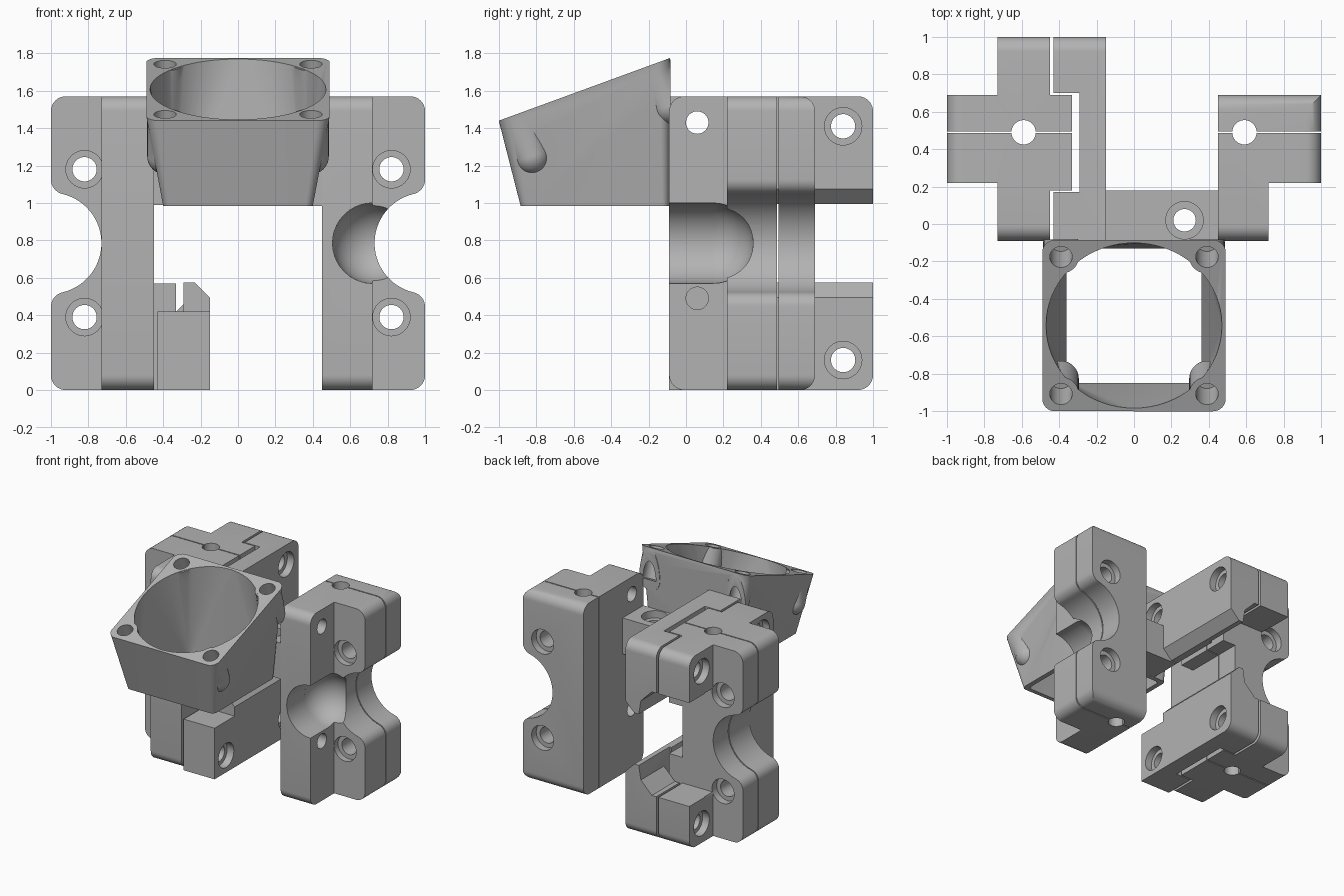
import bpy, bmesh, math
from mathutils import Vector, Matrix

if "Cube" in bpy.data.objects:
    bpy.data.objects.remove(bpy.data.objects["Cube"], do_unlink=True)

GREY = (0.45, 0.45, 0.45, 1)
mat = bpy.data.materials.new("plain grey")
mat.use_nodes = True
mat.diffuse_color = GREY
mat.node_tree.nodes["Principled BSDF"].inputs["Base Color"].default_value = GREY

TOP = 1.57
MID = TOP / 2


def finish(bm, name):
    bmesh.ops.recalc_face_normals(bm, faces=bm.faces[:])
    me = bpy.data.meshes.new(name)
    bm.to_mesh(me)
    bm.free()
    me.materials.append(mat)
    ob = bpy.data.objects.new(name, me)
    bpy.context.scene.collection.objects.link(ob)
    return ob


def loft(name, rings, bevel=None, radius=0.08):
    """Skin closed rings; optionally round the edges whose ends pass a rule."""
    bm = bmesh.new()
    rows = [[bm.verts.new(p) for p in ring] for ring in rings]
    n = len(rows[0])
    for a, b in zip(rows, rows[1:]):
        for i in range(n):
            bm.faces.new((a[i], a[(i + 1) % n], b[(i + 1) % n], b[i]))
    bm.faces.new(rows[0][::-1])
    bm.faces.new(rows[-1])
    bmesh.ops.recalc_face_normals(bm, faces=bm.faces[:])
    if bevel:
        edges = [e for e in bm.edges if bevel(e.verts[0].co, e.verts[1].co)]
        bmesh.ops.bevel(bm, geom=edges, offset=radius, segments=8,
                        profile=0.5, affect='EDGES', clamp_overlap=True)
    return finish(bm, name)


def prism(name, profile, axis, lo, hi, bevel=None):
    place = {'x': lambda u, v, w: (w, u, v),
             'y': lambda u, v, w: (u, w, v),
             'z': lambda u, v, w: (u, v, w)}[axis]
    return loft(name, [[place(u, v, w) for u, v in profile] for w in (lo, hi)], bevel)


def box(x0, x1, y0, y1, z0, z1):
    return prism("block", [(x0, y0), (x1, y0), (x1, y1), (x0, y1)], 'z', z0, z1)


def rod(p0, p1, r):
    p0, p1 = Vector(p0), Vector(p1)
    d = p1 - p0
    m = Matrix.Translation((p0 + p1) / 2) @ d.to_track_quat('Z', 'Y').to_matrix().to_4x4()
    bm = bmesh.new()
    bmesh.ops.create_cone(bm, cap_ends=True, segments=40, radius1=r, radius2=r,
                          depth=d.length, matrix=m)
    return finish(bm, "rod")


def ball(p, r):
    bm = bmesh.new()
    bmesh.ops.create_uvsphere(bm, u_segments=40, v_segments=20, radius=r,
                              matrix=Matrix.Translation(p))
    return finish(bm, "ball")


def combine(ob, tool, op='DIFFERENCE'):
    mod = ob.modifiers.new("cut", 'BOOLEAN')
    mod.operation, mod.solver, mod.object = op, 'EXACT', tool
    bpy.context.view_layer.update()
    me = bpy.data.meshes.new_from_object(
        ob.evaluated_get(bpy.context.evaluated_depsgraph_get()))
    ob.modifiers.clear()
    ob.data = me
    bpy.data.objects.remove(tool, do_unlink=True)


def end_rule(axis, values):
    """Edges lying at the given coordinate and at the bottom or top."""
    def rule(a, b):
        level = abs(a.z - b.z) < 1e-5 and (a.z < 1e-5 or abs(a.z - TOP) < 1e-5)
        return level and any(abs(a[axis] - v) < 1e-5 and abs(b[axis] - v) < 1e-5
                             for v in values)
    return rule


def clamp_cuts(ob, side):
    """Rod bore with flared lips, screw holes, pin hole and the split."""
    r, f = 0.27, 0.08
    h = math.sqrt((r + f) ** 2 - f ** 2)
    reach = math.atan2(h, f)
    upper = [(1.2, h), (1, h)]
    upper += [(1 - f + f * math.cos(t), h + f * math.sin(t))
              for t in [-reach * i / 8 for i in range(1, 9)]]
    start = math.pi - reach
    arc = [(1 + r * math.cos(t), r * math.sin(t))
           for t in [start + (2 * math.pi - 2 * start) * i / 36 for i in range(1, 36)]]
    half = upper + arc + [(x, -z) for x, z in reversed(upper)]
    combine(ob, prism("bore", [(side * x, MID + z) for x, z in half], 'y', 0.1, 0.9))
    for z in (0.39, 1.18):
        x = side * 0.82
        combine(ob, rod((x, 0, z), (x, 0.9, z), 0.065))
        combine(ob, rod((x, 0.1, z), (x, 0.27, z), 0.1))
        combine(ob, rod((x, 0.63, z), (x, 0.8, z), 0.1))
    combine(ob, rod((side * 0.59, 0.49, -0.1), (side * 0.59, 0.49, 1.7), 0.065))
    combine(ob, box(*sorted((side * 0.2, side * 1.1)), 0.486, 0.495, -0.1, 1.7))


# Left clamp with the round-ended pocket
ry, rx = end_rule(1, (-0.09, 0.69)), end_rule(0, (1,))
left = prism("left_clamp", [(0.45, -0.09), (0.72, -0.09), (0.72, 0.22), (1, 0.22),
                            (1, 0.69), (0.45, 0.69)], 'z', 0, TOP,
             lambda a, b: ry(a, b) or rx(a, b))
combine(left, rod((0.72, -0.3, MID), (0.72, 0.145, MID), 0.215))
combine(left, ball((0.72, 0.145, MID), 0.2149))
clamp_cuts(left, 1)
for z in (0.49, 1.43):
    combine(left, rod((0.3, 0.06, z), (0.9, 0.06, z), 0.06))

# Right clamp with tongue and rear lugs
qy, qx = end_rule(1, (-0.09, 1)), end_rule(0, (-1,))
right = prism("right_clamp", [(-1, 0.22), (-0.73, 0.22), (-0.73, -0.09), (-0.45, -0.09),
                              (-0.45, 0.18), (-0.33, 0.18), (-0.33, 0.69), (-0.45, 0.69),
                              (-0.45, 1), (-0.73, 1), (-0.73, 0.69), (-1, 0.69)],
              'z', 0, TOP, lambda a, b: qy(a, b) or qx(a, b))
combine(right, box(-0.45, -0.2, 0, 0.8, 0.57, 0.99))
combine(right, box(-0.8, -0.4, 0.69, 1.1, 0.36, TOP - 0.36))
clamp_cuts(right, -1)
LUG_HOLES = [(0.06, 0.14), (0.84, 0.16)]
for y, z in LUG_HOLES:
    for zz in (z, TOP - z):
        combine(right, rod((-0.9, y, zz), (-0.3, y, zz), 0.065))
        combine(right, rod((-0.9, y, zz), (-0.67, y, zz), 0.1))


# Clamp jaws: the upper one mirrors the lower one
def jaw(name):
    ob = prism(name, [(-0.43, -0.09), (-0.15, -0.09), (-0.15, 1), (-0.43, 1),
                      (-0.43, 0.7), (-0.29, 0.7), (-0.29, 0.17), (-0.43, 0.17)],
               'z', 0, 0.575, end_rule(1, (1,)))
    combine(ob, box(-0.6, 0, -0.2, 0.17, 0.42, 0.7))
    combine(ob, prism("chamfer", [(-0.15 + 0.1, 0.395), (-0.05, 0.7), (-0.355, 0.7)],
                      'y', -0.3, 1.2))
    combine(ob, prism("slope", [(-0.5, 0.36), (-0.39, 0.36), (-0.29, 0.46),
                                (-0.25, 0.7), (-0.5, 0.7)], 'y', 0.6, 1.2))
    for y, z in LUG_HOLES:
        combine(ob, rod((-0.6, y, z), (0, y, z), 0.065))
        combine(ob, rod((-0.21, y, z), (0, y, z), 0.1))
    return ob


lower = jaw("lower_jaw")
upper = jaw("upper_jaw")
upper.data.transform(Matrix.Translation((0, 0, TOP)) @ Matrix.Diagonal((1, 1, -1, 1)))
upper.data.flip_normals()

# Bridge joining the upper jaw to the left clamp
bridge = box(-0.28, 0.45, -0.09, 0.18, 0.985, 1.28)
bridge.name = "bridge"
combine(bridge, rod((0.27, 0.02, 0.8), (0.27, 0.02, 1.5), 0.06))
combine(bridge, rod((0.27, 0.02, 1.22), (0.27, 0.02, 1.5), 0.1))


# Fan duct: tilted square mouth blending to a rectangular outlet
def rounded(hw, hh, r):
    pts = []
    for k, (sx, sy) in enumerate([(1, 1), (-1, 1), (-1, -1), (1, -1)]):
        for i in range(17):
            t = math.pi / 2 * (k + i / 17)
            pts.append((sx * (hw - r) + r * math.cos(t), sy * (hh - r) + r * math.sin(t)))
    return pts


tilt = math.radians(20.1)
along = Vector((0, math.cos(tilt), math.sin(tilt)))
normal = Vector((0, -math.sin(tilt), math.cos(tilt)))
centre = Vector((0, -0.5425, 1.6075))


def tilted(u, v, h):
    return centre + Vector((u, 0, 0)) + along * v + normal * h


def flat(pts, y, z):
    return [(u, y + v, z) for u, v in pts]


duct = loft("fan_duct", [flat(rounded(0.4, 0.397, 0.04), -0.4875, 0.985),
                         [tilted(u, v, 0) for u, v in rounded(0.49, 0.488, 0.07)]])
outlet, mouth = rounded(0.36, 0.36, 0.03), rounded(0.47, 0.47, 0.4699)
combine(duct, loft("air_path", [flat(outlet, -0.49, 0.9), flat(outlet, -0.49, 0.985),
                                [tilted(u, v, 0) for u, v in mouth],
                                [tilted(u, v, 0.2) for u, v in mouth]]))
corners = [(u, v) for u in (-0.39, 0.39) for v in (-0.39, 0.39)]
for u, v in corners:
    boss = rod(tilted(u, v, -0.003), tilted(u, v, -0.24), 0.095)
    combine(boss, ball(tilted(u, v, -0.24), 0.0949), 'UNION')
    combine(duct, boss, 'UNION')
for u, v in corners:
    combine(duct, rod(tilted(u, v, 0.1), tilted(u, v, -0.25), 0.06))
combine(duct, box(-1, 1, -0.083, 0.5, 0.5, 2))

# Smooth the round surfaces, keep corners crisp
parts = [left, right, lower, upper, bridge, duct]
bpy.ops.object.select_all(action='DESELECT')
for ob in parts:
    ob.select_set(True)
bpy.context.view_layer.objects.active = duct
bpy.ops.object.shade_smooth_by_angle(angle=math.radians(30))
